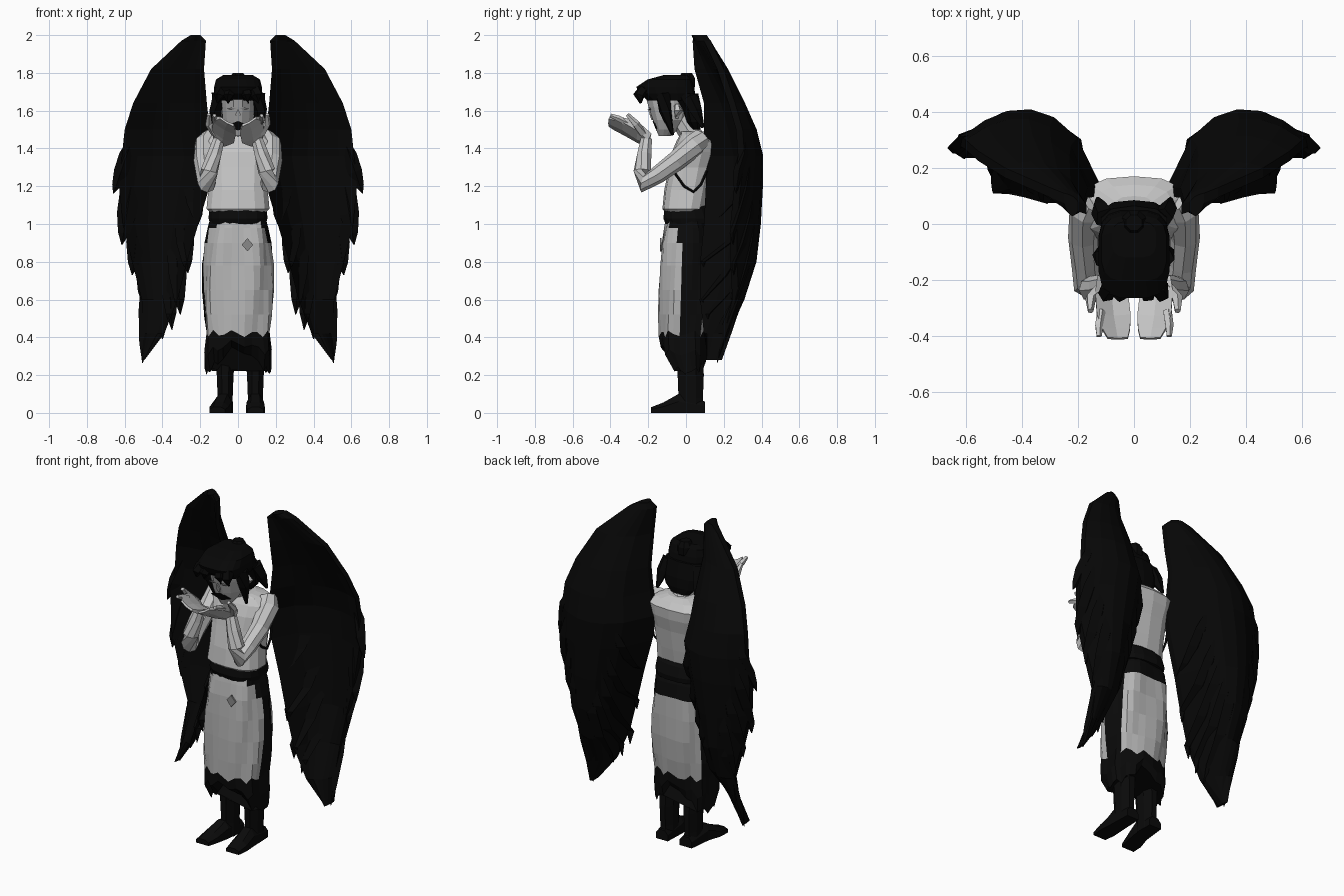
import bpy, bmesh, math
from mathutils import Vector

cube = bpy.data.objects.get("Cube")
if cube:
    bpy.data.objects.remove(cube)


def material(name, value):
    m = bpy.data.materials.new(name)
    m.use_nodes = True
    col = (value, value, value, 1)
    m.diffuse_color = col
    bsdf = m.node_tree.nodes["Principled BSDF"]
    bsdf.inputs["Base Color"].default_value = col
    bsdf.inputs["Roughness"].default_value = 0.8
    return m


SKIN = material("pale skin", 0.56)
FACE = material("shaded face", 0.45)
SHIRT = material("pale shirt", 0.56)
CLOTH = material("grey cloth", 0.46)
SHADE = material("soft grey", 0.25)
DARK = material("black cloth", 0.003)
FEATHER = material("black feather", 0.002)
HAIR = material("black hair", 0.002)


def skin(name, rings, mats, rule=None):
    """Join matching rings of points into one closed, flat-shaded surface."""
    bm = bmesh.new()
    loops = [[bm.verts.new(p) for p in r] for r in rings]
    n = len(loops[0])
    for a, b in zip(loops, loops[1:]):
        for i in range(n):
            j = (i + 1) % n
            bm.faces.new((a[i], a[j], b[j], b[i]))
    bm.faces.new(loops[0])
    bm.faces.new(loops[-1])
    bmesh.ops.recalc_face_normals(bm, faces=bm.faces)
    if rule:
        for f in bm.faces:
            f.material_index = rule(f.calc_center_median())
    me = bpy.data.meshes.new(name)
    bm.to_mesh(me)
    bm.free()
    for m in mats:
        me.materials.append(m)
    ob = bpy.data.objects.new(name, me)
    bpy.context.collection.objects.link(ob)
    return ob


def oval(z, rx, front, back, n=12, cx=0, power=1.0):
    """Horizontal ring between the y values front and back."""
    cy, ry = (front + back) / 2, (back - front) / 2
    pts = []
    for i in range(n):
        a = math.tau * (i + 0.5) / n
        c, s = math.cos(a), math.sin(a)
        pts.append(Vector((cx + rx * math.copysign(abs(c) ** power, c),
                           cy + ry * math.copysign(abs(s) ** power, s), z)))
    return pts


def tube(name, path, radii, mat, n=6):
    path = [Vector(p) for p in path]
    rings = []
    for i, p in enumerate(path):
        d = path[min(i + 1, len(path) - 1)] - path[max(i - 1, 0)]
        q = d.to_track_quat('Z', 'Y')
        rings.append([p + q @ Vector((radii[i] * math.cos(math.tau * k / n),
                                      radii[i] * math.sin(math.tau * k / n), 0)) for k in range(n)])
    return skin(name, rings, [mat])


def plate(name, x, y, z, w, h, mat, lean=0.0):
    """Thin upright plate facing the front, leaning forward at the top."""
    rings = [[(x - w, yy, z), (x, yy + h * lean, z - h), (x + w, yy, z), (x, yy - h * lean, z + h)]
             for yy in (y, y + 0.009)]
    return skin(name, rings, [mat])


# Shirt, from hem to neckline
skin("shirt", [oval(z, r, f, b, 14, power=0.75) for z, r, f, b in (
    (1.06, .15, -.11, .1), (1.08, .17, -.125, .105), (1.18, .16, -.115, .125), (1.3, .163, -.09, .145),
    (1.38, .18, -.075, .165), (1.44, .185, -.05, .17), (1.475, .14, -.03, .14), (1.49, .08, -.03, .1))], [SHIRT])
tube("neck", [(0, .04, 1.45), (0, -.03, 1.56)], [.06, .055], SKIN, 8)

# Draped skirt: pale front and back panels, black sides and an arched black hem
N = 28
rings = []
for k, (z, r, f, b, lift) in enumerate((
        (1.04, .145, -.1, .11, 0), (.98, .155, -.115, .135, 0), (.9, .17, -.13, .148, 0), (.78, .183, -.137, .15, 0),
        (.65, .185, -.142, .148, 0), (.52, .18, -.142, .135, 0), (.42, .17, -.14, .12, 0),
        (.32, .178, -.135, .12, .06), (.22, .17, -.08, .105, .14))):
    ring = oval(z, r, f, b, N, power=0.75)
    for i, p in enumerate(ring):
        fold = 1 + .05 * math.sin(1.35 * i + k * .9)
        p.x *= fold
        p.y *= fold
        if z < .45:
            p.z += .02 * math.sin(i * 2.3) + lift * max(0, 1 - abs(p.x) / .16)
    rings.append(ring)


def panel(c):
    top = .92 if c.y > 0 else 1.03 - max(0, abs(c.x) - .1) * 1.6
    return 1 if (c.y < -.035 or c.y > .085) and .42 < c.z < top else 0


skin("skirt", rings, [DARK, CLOTH], panel)
skin("belt", [oval(z, r, f, b, 16, power=.75) for z, r, f, b in (
    (1.0, .15, -.11, .14), (1.03, .158, -.122, .145), (1.085, .155, -.115, .125), (1.1, .14, -.1, .11))], [DARK])
plate("brooch", .05, -.138, .89, .03, .035, SHADE)

# Head bowed forward, with the face leaning down
skin("head", [oval(z, r, f, b, 12) for z, r, f, b in (
    (1.465, .03, -.145, -.08), (1.5, .06, -.16, -.04), (1.55, .083, -.178, -.0), (1.62, .09, -.202, .02),
    (1.68, .09, -.22, .03), (1.74, .06, -.17, .0))], [FACE])
plate("mouth", 0, -.167, 1.52, .065, .025, HAIR, .4)
plate("nose", 0, -.193, 1.58, .014, .03, FACE, .35)

# Hair: boxy cap, nape, bun, fringe
skin("hair_cap", [oval(z, r, f, b, 16, power=.6) for z, r, f, b in (
    (1.655, .115, -.205, .03), (1.69, .128, -.25, .05), (1.725, .128, -.265, .045), (1.765, .118, -.205, .03),
    (1.788, .08, -.12, .01))], [HAIR])
skin("nape_hair", [oval(z, r, f, b, 10, power=.8) for z, r, f, b in (
    (1.5, .06, .03, .075), (1.54, .1, .0, .085), (1.6, .115, -.02, .085), (1.69, .122, -.08, .065))], [HAIR])
skin("hair_bun", [oval(z, r, .004 - r, .004 + r, 8) for z, r in (
    (1.7, .03), (1.73, .048), (1.77, .048), (1.8, .03))], [HAIR])
for k in (-2, -1, 1, 2):
    x = k * .045
    tube("fringe_lock", [(x, -.22, 1.71), (x * 1.1, -.25, 1.68), (x * 1.2, -.24, 1.64)], [.032, .03, .006], HAIR, 5)

# Parts repeated on each side
for side, s in (("left", 1), ("right", -1)):
    plate(side + "_eyelid", s * .036, -.197, 1.61, .022, .007, SHADE, .35)
    tube(side + "_front_lock", [(s * .105, -.12, 1.69), (s * .115, -.11, 1.6), (s * .105, -.07, 1.47)],
         [.04, .034, .008], HAIR, 5)
    tube(side + "_back_lock", [(s * .1, .02, 1.67), (s * .12, .05, 1.6), (s * .13, .09, 1.51)],
         [.04, .035, .008], HAIR, 5)
    tube(side + "_ear", [(s * .085, -.05, 1.63), (s * .1, -.04, 1.6), (s * .09, -.05, 1.56)], [.015, .025, .01], SKIN, 5)
    # Arm and sleeve edge
    tube(side + "_arm", [(s * .14, .08, 1.455), (s * .17, .045, 1.42), (s * .182, -.05, 1.335), (s * .175, -.15, 1.26),
                         (s * .165, -.225, 1.215), (s * .152, -.232, 1.28), (s * .125, -.22, 1.37), (s * .1, -.21, 1.45)],
         [.055, .062, .053, .047, .05, .046, .04, .032], SKIN, 8)
    tube(side + "_armhole_trim", [(s * .155, -.06, 1.27), (s * .166, -.01, 1.2), (s * .166, .04, 1.17),
                                  (s * .16, .08, 1.21), (s * .15, .11, 1.28)], [.007] * 5, DARK, 4)
    # Cupped hand: palm and joined fingers, tilted up at the outer edge
    palm = []
    for y, z, x, w, h in ((-.195, 1.43, .1, .03, .024), (-.25, 1.475, .08, .058, .024), (-.33, 1.52, .072, .06, .016),
                          (-.375, 1.54, .064, .05, .012), (-.408, 1.555, .058, .036, .008)):
        palm.append([(s * (x + a * w), y + b * h * .5, z + b * h + (x + a * w - .085) * .55)
                     for a, b in ((-1, -.5), (0, -1), (1, -.5), (1, 1), (0, .4), (-1, 1))])
    skin(side + "_hand", palm, [SKIN])
    tube(side + "_little_finger", [(s * .118, -.31, 1.535), (s * .125, -.36, 1.56), (s * .125, -.4, 1.575)],
         [.017, .016, .01], SKIN, 5)
    tube(side + "_thumb", [(s * .12, -.23, 1.48), (s * .155, -.265, 1.53), (s * .155, -.31, 1.58)],
         [.024, .02, .011], SKIN, 5)
    # Leg and foot, the right toes turned out
    lx = s * .08 + .012
    turn = 0 if s > 0 else -.035
    skin(side + "_leg", [oval(z, rx, f, b, 8, lx) for z, rx, f, b in (
        (.0, .045, -.05, .1), (.08, .043, -.045, .095), (.2, .048, -.05, .1), (.45, .07, -.07, .09))], [DARK])
    skin(side + "_foot", [[(lx + turn * t + a * w, y, b) for a, b in
                           ((-1, 0), (1, 0), (1, h * .6), (.5, h), (-.5, h), (-1, h * .6))]
                          for y, w, h, t in ((.1, .04, .06, 0), (-.04, .045, .1, .3), (-.12, .05, .055, .9),
                                             (-.185, .042, .03, 1.2))], [DARK])

# Wing shape by height: z, inner x, outer x, inner y, middle y, outer y
WING = ((2.0, .2, .25, .08, .1, .11), (1.97, .17, .3, .07, .12, .13), (1.82, .18, .46, .08, .21, .2),
        (1.64, .165, .555, .13, .305, .26), (1.5, .15, .6, .13, .365, .3), (1.36, .12, .615, .14, .4, .31),
        (1.2, .15, .63, .14, .4, .29), (1.0, .21, .61, .13, .39, .27), (.8, .27, .56, .11, .365, .27),
        (.6, .32, .51, .11, .29, .28), (.42, .39, .5, .13, .19, .24), (.28, .495, .51, .165, .18, .19))


def wing_row(z):
    for a, b in zip(WING, WING[1:]):
        if z >= b[0]:
            t = min(1, (a[0] - z) / (a[0] - b[0]))
            return [u + (v - u) * t for u, v in zip(a, b)]
    return WING[-1]


def bow(row, t):
    """Curve through the inner, middle and outer depth, fuller toward the body."""
    t = t ** .8
    return row[3] * (1 - t) * (1 - 2 * t) + row[4] * 4 * t * (1 - t) + row[5] * t * (2 * t - 1)


def wing_y(x, z):
    row = wing_row(z)
    return bow(row, min(1, max(0, (x - row[1]) / (row[2] - row[1]))))


def feather(name, s, root, tip, width):
    (x0, z0), (x1, z1) = root, tip
    d = Vector((x1 - x0, z1 - z0)).normalized()
    rings = []
    for t, w in ((0, .5), (.3, 1), (.6, .95), (.85, .55), (1, .04)):
        x, z = x0 + (x1 - x0) * t, z0 + (z1 - z0) * t
        y, h = wing_y(x, z) - .02, width * w
        rings.append([(s * (x - d.y * h), y, z + d.x * h), (s * x, y + .02 * w, z),
                      (s * (x + d.y * h), y, z - d.x * h), (s * x, y - .035 * w, z)])
    skin(name, rings, [FEATHER])


# Long flight feathers: root and tip in x, z, then half width
FLIGHT = (((.56, 1.45), (.66, 1.16), .04), ((.55, 1.3), (.615, .89), .055), ((.51, 1.15), (.56, .73), .055),
          ((.47, 1.05), (.505, .57), .055), ((.44, .95), (.505, .265), .05), ((.41, .95), (.4, .39), .055),
          ((.38, 1.0), (.35, .44), .05), ((.34, 1.05), (.305, .52), .05), ((.3, 1.15), (.265, .74), .05),
          ((.25, 1.3), (.21, 1.0), .05))
COLUMNS = [k / 6 for k in range(7)]
for side, s in (("left", 1), ("right", -1)):
    rings = []
    for row in WING:
        x = [row[1] + (row[2] - row[1]) * t for t in COLUMNS]
        back = [(s * x[i], bow(row, t), row[0]) for i, t in enumerate(COLUMNS)]
        front = [(s * x[i], bow(row, t) - .035 - .15 * t * (1 - t), row[0]) for i, t in enumerate(COLUMNS)]
        rings.append(back + front[::-1])
    skin(side + "_wing", rings, [FEATHER])
    for root, tip, w in FLIGHT:
        feather(side + "_flight_feather", s, root, tip, w)
